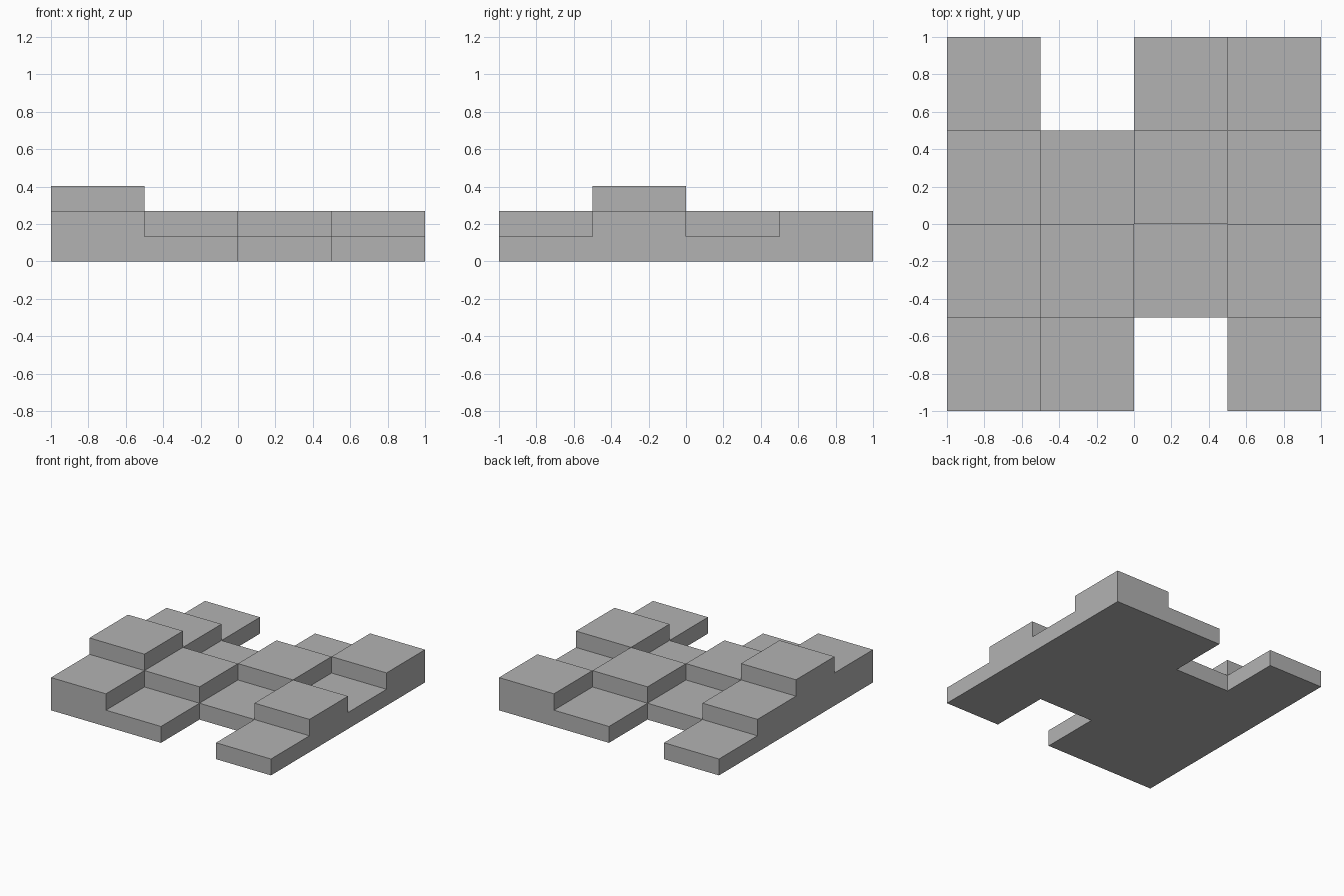
import bpy
import bmesh
from mathutils import Vector

cube = bpy.data.objects.get("Cube")
if cube:
    bpy.data.objects.remove(cube, do_unlink=True)

CELL, STEP = 0.5, 0.1345
# Steps in each grid cell: rows run front to back, columns along x
LEVELS = ["2101", "3212", "2121", "1012"]

grey = bpy.data.materials.new("plain grey")
grey.use_nodes = True
grey.diffuse_color = (0.448, 0.448, 0.448, 1)
grey.node_tree.nodes["Principled BSDF"].inputs["Base Color"].default_value = grey.diffuse_color

# Filled blocks of the stepped terrain
blocks = {(x, y, z) for y, row in enumerate(LEVELS)
          for x, height in enumerate(row) for z in range(int(height))}


def add_side(bm, block, axis, sign):
    """Add one outward-facing side of a block."""
    normal, u, v = Vector(), Vector(), Vector()
    normal[axis], u[(axis + 1) % 3], v[(axis + 2) % 3] = sign / 2, 0.5, sign / 2
    centre = Vector(block) + Vector((0.5, 0.5, 0.5)) + normal
    corners = [centre - u - v, centre + u - v, centre + u + v, centre - u + v]
    bm.faces.new([bm.verts.new(((c.x - 2) * CELL, (c.y - 2) * CELL, c.z * STEP))
                  for c in corners])


# Skin only the exposed sides, then merge flat areas
bm = bmesh.new()
for block in sorted(blocks):
    for axis in range(3):
        for sign in (-1, 1):
            neighbour = list(block)
            neighbour[axis] += sign
            if tuple(neighbour) not in blocks:
                add_side(bm, block, axis, sign)
bmesh.ops.remove_doubles(bm, verts=bm.verts, dist=0.001)
bmesh.ops.dissolve_limit(bm, angle_limit=0.01, verts=bm.verts, edges=bm.edges)

mesh = bpy.data.meshes.new("stepped_terrain")
bm.to_mesh(mesh)
bm.free()
mesh.materials.append(grey)
bpy.context.collection.objects.link(bpy.data.objects.new("stepped_terrain", mesh))
